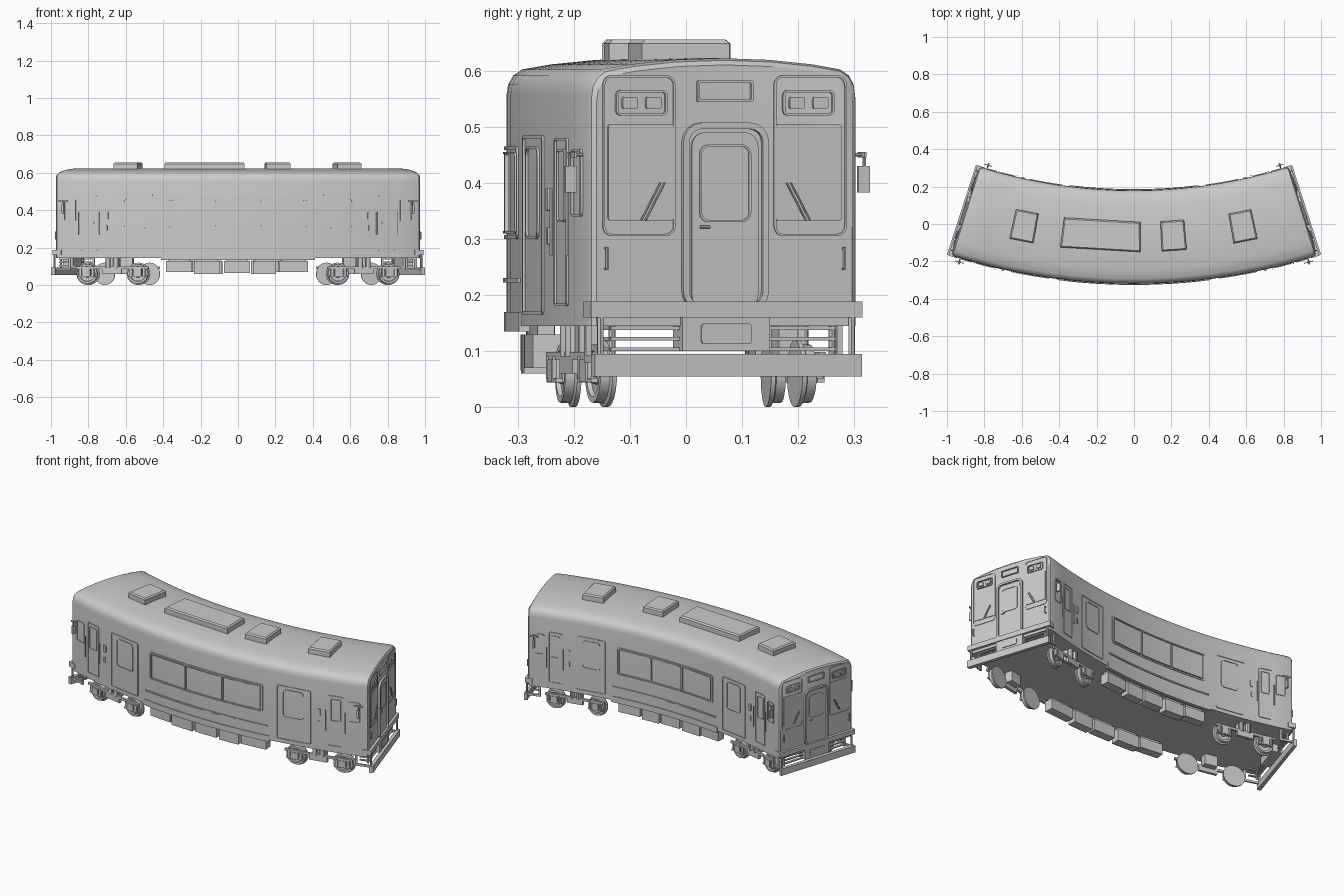
import bpy, bmesh, math
from mathutils import Vector

if "Cube" in bpy.data.objects:
    bpy.data.objects.remove(bpy.data.objects["Cube"])

R, Y0 = 3.0, -0.07          # bend radius and centre-line offset
HW, END = 0.25, 0.915       # half width, half length along the curve


def make(name, bm):
    """Bend the straight (s, t, z) mesh along the arc and add it to the scene."""
    bmesh.ops.recalc_face_normals(bm, faces=bm.faces[:])
    for v in bm.verts:
        s, t, z = v.co
        a = s / R
        v.co = Vector(((R - t) * math.sin(a), R + Y0 - (R - t) * math.cos(a), z))
    me = bpy.data.meshes.new(name)
    bm.to_mesh(me)
    bm.free()
    ob = bpy.data.objects.new(name, me)
    bpy.context.collection.objects.link(ob)
    bpy.ops.object.select_all(action='DESELECT')
    bpy.context.view_layer.objects.active = ob
    ob.select_set(True)
    bpy.ops.object.shade_smooth_by_angle(angle=math.radians(32))
    return ob


def loft(bm, rings):
    """Skin closed rings of equal length and cap both ends."""
    vr = [[bm.verts.new(p) for p in r] for r in rings]
    n = len(vr[0])
    for a, b in zip(vr, vr[1:]):
        for i in range(n):
            j = (i + 1) % n
            bm.faces.new((a[i], a[j], b[j], b[i]))
    bm.faces.new(vr[0])
    bm.faces.new(vr[-1])


def box(bm, s0, s1, t0, t1, z0, z1, n=1, taper=0):
    if taper:    # chamfered top edge
        q = lambda m, z: [(s0 + m, t0 + m, z), (s1 - m, t0 + m, z), (s1 - m, t1 - m, z), (s0 + m, t1 - m, z)]
        loft(bm, [q(0, z0), q(0, z1 - taper), q(taper, z1)])
        return
    loft(bm, [[(s, t0, z0), (s, t1, z0), (s, t1, z1), (s, t0, z1)]
              for s in (s0 + (s1 - s0) * i / n for i in range(n + 1))])


def bar(bm, p, q, r=0.003, n=6):
    p, q = Vector(p), Vector(q)
    d = (q - p).normalized()
    u = d.orthogonal().normalized()
    w = d.cross(u)
    loft(bm, [[c + r * (u * math.cos(k * math.tau / n) + w * math.sin(k * math.tau / n))
               for k in range(n)] for c in (p, q)])


def outline(u0, u1, z0, z1, r, n):
    pts = []
    for cu, cz, a0 in ((u1 - r, z1 - r, 0), (u0 + r, z1 - r, 90), (u0 + r, z0 + r, 180), (u1 - r, z0 + r, 270)):
        for k in range(5):
            a = math.radians(a0 + 22.5 * k)
            pts.append((cu + r * math.cos(a), cz + r * math.sin(a)))
        if a0 in (0, 180):   # extra points along the horizontal edges so they bend
            end = u0 + r if a0 == 0 else u1 - r
            pts += [(cu + (end - cu) * k / n, pts[-1][1]) for k in range(1, n)]
    return pts


def wall(side, sgn, u, z, d):
    return (u, sgn * (HW + d), z) if side else (sgn * (END + d), u, z)


def panel(bm, side, sgn, u0, u1, z0, z1, r=0.01, d=0.003):
    o = outline(u0, u1, z0, z1, r, 1)
    loft(bm, [[wall(side, sgn, u, z, e) for u, z in o] for e in (-0.01, d)])


def frame(bm, side, sgn, u0, u1, z0, z1, r=0.012, w=0.005, d=0.005, n=1):
    o = outline(u0, u1, z0, z1, r, n)
    i = outline(u0 + w, u1 - w, z0 + w, z1 - w, max(r - w, 0.002), n)
    vr = [[bm.verts.new(wall(side, sgn, u, z, e)) for u, z in pts]
          for pts, e in ((o, -0.008), (o, d), (i, d), (i, -0.008))]
    for a, b in zip(vr, vr[1:] + vr[:1]):
        for k in range(len(a)):
            j = (k + 1) % len(a)
            bm.faces.new((a[k], a[j], b[j], b[k]))


def span(m, a, b):
    return (a, b) if m > 0 else (-b, -a)


# Body shell: arched roof cross-section lofted along the car
half = [(0.25, 0.145), (0.25, 0.30), (0.25, 0.555), (0.247, 0.575), (0.238, 0.591),
        (0.222, 0.602), (0.17, 0.611), (0.09, 0.619), (0, 0.622)]
prof = half + [(-t, z) for t, z in half[-2::-1]]
inner = [(t * 0.955, z if z < 0.2 else 0.145 + (z - 0.145) * 0.975) for t, z in prof]
mid = [(t * 0.985, z if z < 0.2 else 0.145 + (z - 0.145) * 0.992) for t, z in prof]
stations = [(-END, inner), (-END + 0.006, mid), (-END + 0.02, prof)]
stations += [(-0.8 + 0.1 * i, prof) for i in range(17)]
stations += [(END - 0.02, prof), (END - 0.006, mid), (END, inner)]
bm = bmesh.new()
loft(bm, [[(s, t, z) for t, z in p] for s, p in stations])
make("body_shell", bm)

# Roof equipment boxes
bm = bmesh.new()
for c, h in ((-0.59, 0.063), (-0.175, 0.21), (0.21, 0.065), (0.585, 0.063)):
    box(bm, c - h, c + h, -0.08, 0.08, 0.605, 0.655, taper=0.007)
make("roof_units", bm)

# Side walls: window band, doors, cab windows, belt rail, skirt
windows, doors, rails = bmesh.new(), bmesh.new(), bmesh.new()
for g in (1, -1):
    frame(windows, 1, g, -0.345, 0.345, 0.30, 0.465, 0.014, 0.007, 0.004, 8)
    for i in range(3):
        c = (i - 1) * 0.222
        frame(windows, 1, g, c - 0.11, c + 0.11, 0.31, 0.455, 0.008, 0.004, 0.006, 4)
    box(rails, -0.37, 0.37, *span(g, 0.24, 0.256), 0.222, 0.23, 8)
    box(rails, -0.38, 0.38, *span(g, 0.235, 0.254), 0.135, 0.17, 8)
    for m in (1, -1):
        frame(doors, 1, g, *span(m, 0.42, 0.61), 0.165, 0.485, 0.01, 0.006, 0.004, 3)
        frame(windows, 1, g, *span(m, 0.455, 0.57), 0.30, 0.465, 0.018, 0.005, 0.004, 2)
        frame(doors, 1, g, *span(m, 0.70, 0.785), 0.18, 0.48, 0.008, 0.005, 0.004)
        frame(windows, 1, g, *span(m, 0.715, 0.77), 0.33, 0.46, 0.008, 0.004, 0.004)
        frame(windows, 1, g, *span(m, 0.81, 0.87), 0.34, 0.46, 0.008, 0.004, 0.004)
        panel(doors, 1, g, *span(m, 0.645, 0.662), 0.35, 0.39, 0.004, 0.006)
        panel(doors, 1, g, *span(m, 0.65, 0.66), 0.29, 0.32, 0.003, 0.005)
        for t in (0.69, 0.795):
            bar(doors, (m * t, g * 0.256, 0.27), (m * t, g * 0.256, 0.39), 0.003)
make("side_windows", windows)
make("side_doors", doors)
make("belt_rails_and_skirts", rails)

# Cab ends: gangway door, windscreens, lamps, destination box, handles
door, glass, lamps, fit = bmesh.new(), bmesh.new(), bmesh.new(), bmesh.new()
for e in (1, -1):
    frame(door, 0, e, -0.08, 0.08, 0.172, 0.507, 0.035, 0.011, 0.011)
    panel(door, 0, e, -0.062, 0.062, 0.175, 0.49, 0.025, 0.004)
    frame(door, 0, e, -0.048, 0.048, 0.33, 0.468, 0.016, 0.004, 0.007)
    bar(door, (e * 0.924, -e * 0.048, 0.321), (e * 0.924, -e * 0.03, 0.321), 0.003)
    frame(lamps, 0, e, -0.052, 0.052, 0.544, 0.582, 0.003, 0.004, 0.007)
    for m in (1, -1):
        frame(glass, 0, e, *span(m, 0.092, 0.228), 0.305, 0.592, 0.018, 0.004, 0.003)
        panel(glass, 0, e, *span(m, 0.096, 0.218), 0.333, 0.504, 0.004, 0.003)
        frame(lamps, 0, e, *span(m, 0.108, 0.204), 0.52, 0.565, 0.009, 0.004, 0.006)
        for c in (0.134, 0.178):
            panel(lamps, 0, e, *span(m, c - 0.014, c + 0.014), 0.532, 0.553, 0.004, 0.008)
        # wiper: two parallel arms
        for k in (0, 0.008):
            bar(fit, (e * 0.923, m * (0.158 - k), 0.333), (e * 0.923, m * (0.122 - k), 0.40), 0.002)
        # grab handle
        bar(fit, (e * 0.924, m * 0.222, 0.245), (e * 0.924, m * 0.222, 0.285), 0.003)
        for z in (0.247, 0.283):
            bar(fit, (e * 0.91, m * 0.222, z), (e * 0.925, m * 0.222, z), 0.003)
        # side mirror with bracket
        bar(fit, (e * 0.87, m * 0.245, 0.45), (e * 0.87, m * 0.276, 0.45), 0.003)
        bar(fit, (e * 0.87, m * 0.274, 0.452), (e * 0.87, m * 0.274, 0.42), 0.003)
        box(fit, *span(e, 0.845, 0.892), *span(m, 0.268, 0.272), 0.445, 0.455)
        box(fit, *span(e, 0.864, 0.874), *span(m, 0.262, 0.283), 0.383, 0.43)
make("end_doors", door)
make("windscreens", glass)
make("lamps_and_display", lamps)
make("wipers_handles_mirrors", fit)

# Buffer beams, step rails and coupler housings
bm = bmesh.new()
for e in (1, -1):
    box(bm, *span(e, 0.885, 0.93), -0.254, 0.254, 0.16, 0.188)
    box(bm, *span(e, 0.918, 0.938), -0.25, 0.25, 0.055, 0.095)
    box(bm, *span(e, 0.87, 0.925), -0.082, 0.082, 0.10, 0.162)
    panel(bm, 0, e, -0.047, 0.047, 0.113, 0.149, 0.006, 0.014)
    for m in (1, -1):
        bar(bm, (e * 0.924, m * 0.235, 0.09), (e * 0.924, m * 0.235, 0.165), 0.006)
        bar(bm, (e * 0.90, m * 0.205, 0.09), (e * 0.90, m * 0.205, 0.165), 0.006)
        box(bm, *span(e, 0.85, 0.925), *span(m, 0.228, 0.238), 0.08, 0.092)
        box(bm, *span(e, 0.84, 0.852), *span(m, 0.228, 0.238), 0.08, 0.15)
        for z in (0.103, 0.122, 0.141, 0.154):
            box(bm, *span(e, 0.895, 0.908), *span(m, 0.08, 0.21), z - 0.003, z + 0.003)
            box(bm, *span(e, 0.855, 0.908), *span(m, 0.198, 0.21), z - 0.003, z + 0.003)
make("buffer_beams", bm)

# Wheels: lathed with flange and dished face
wheel = [(-0.014, 0.001), (-0.014, 0.06), (-0.006, 0.06), (-0.003, 0.053), (0.014, 0.052),
         (0.014, 0.041), (0.006, 0.039), (0.006, 0.02), (0.017, 0.017), (0.017, 0.001)]
wheels, bogie = bmesh.new(), bmesh.new()
for e in (1, -1):
    for m in (1, -1):
        for c in (0.505, 0.765):
            loft(wheels, [[(e * c + r * math.cos(k * math.tau / 24), m * (0.186 + o),
                            0.06 + r * math.sin(k * math.tau / 24)) for k in range(24)] for o, r in wheel])
            box(bogie, *span(e, c - 0.02, c + 0.02), *span(m, 0.196, 0.219), 0.045, 0.085)
            for k in (-0.032, 0.032):
                bar(bogie, (e * (c + k), m * 0.21, 0.05), (e * (c + k), m * 0.21, 0.09), 0.009, 10)
            box(bogie, *span(e, c - 0.045, c + 0.045), *span(m, 0.203, 0.216), 0.044, 0.052)
        # side frame, dropped centre and bolster
        box(bogie, *span(e, 0.45, 0.82), *span(m, 0.203, 0.216), 0.085, 0.098, 4)
        box(bogie, *span(e, 0.585, 0.685), *span(m, 0.20, 0.216), 0.06, 0.09)
        box(bogie, *span(e, 0.60, 0.67), *span(m, 0.165, 0.20), 0.085, 0.15)
        for k in (0.615, 0.655):
            bar(bogie, (e * k, m * 0.209, 0.09), (e * k, m * 0.209, 0.15), 0.013, 10)
make("wheels", wheels)
make("bogie_frames", bogie)

# Underfloor equipment cases along both sides
bm = bmesh.new()
for m in (1, -1):
    for s0, s1, z0 in ((-0.36, -0.23, 0.07), (-0.22, -0.09, 0.06), (-0.07, 0.06, 0.065),
                       (0.075, 0.19, 0.06), (0.205, 0.35, 0.07)):
        box(bm, s0, s1, *span(m, 0.175, 0.225), z0, 0.13, 2)
        box(bm, s0 + 0.01, s1 - 0.01, *span(m, 0.185, 0.215), 0.125, 0.15, 2)
make("underfloor_cases", bm)
